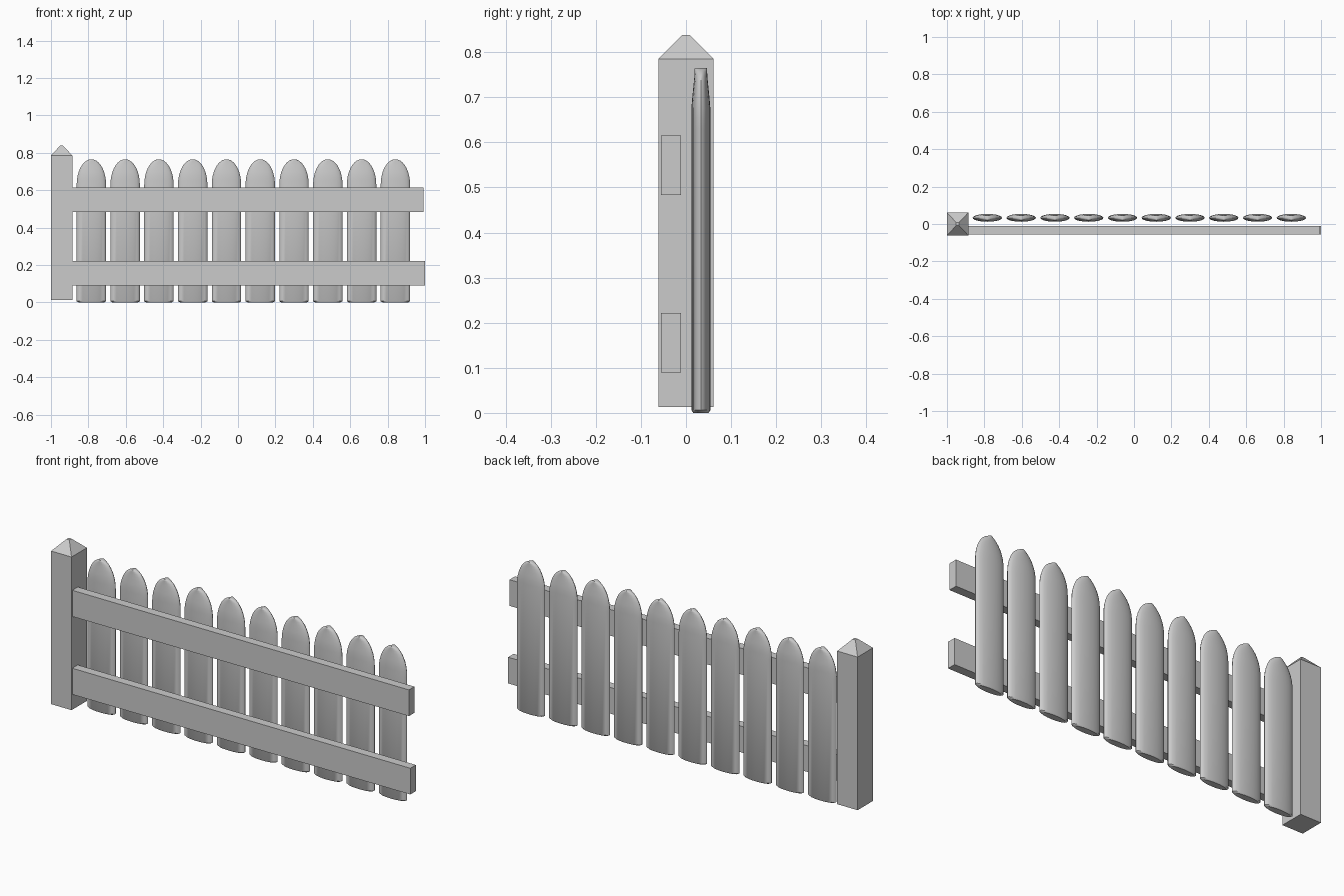
import bpy, math
from mathutils import Vector

if "Cube" in bpy.data.objects:
    bpy.data.objects.remove(bpy.data.objects["Cube"])


def make_object(name, verts, faces):
    mesh = bpy.data.meshes.new(name)
    mesh.from_pydata(verts, [], faces)
    mesh.update()
    obj = bpy.data.objects.new(name, mesh)
    bpy.context.collection.objects.link(obj)
    return obj


def loft(name, rings):
    """Skin a stack of equal-length rings, capped at both ends."""
    n = len(rings[0])
    verts = [p for ring in rings for p in ring]
    faces = [tuple(reversed(range(n))),
             tuple(range(len(verts) - n, len(verts)))]
    for r in range(len(rings) - 1):
        a, b = r * n, (r + 1) * n
        for i in range(n):
            j = (i + 1) % n
            faces.append((a + i, a + j, b + j, b + i))
    return make_object(name, verts, faces)


def rect(cx, cy, hx, hy, z):
    return [(cx - hx, cy - hy, z), (cx + hx, cy - hy, z),
            (cx + hx, cy + hy, z), (cx - hx, cy + hy, z)]


def oval(cx, cy, hx, hy, z, n=20):
    return [(cx + hx * math.cos(2 * math.pi * i / n),
             cy + hy * math.sin(2 * math.pi * i / n), z) for i in range(n)]


# Square post with blunt pyramid cap
PX = -0.943
loft("post", [rect(PX, 0, 0.057, 0.061, 0.013),
              rect(PX, 0, 0.057, 0.061, 0.785),
              rect(PX, 0, 0.008, 0.009, 0.838)])

# Two horizontal rails, set into the post
for name, z0, z1, end in (("lower_rail", 0.09, 0.222, 1.0),
                          ("upper_rail", 0.483, 0.615, 0.992)):
    x0 = -0.895
    cx, hx = (x0 + end) / 2, (end - x0) / 2
    loft(name, [rect(cx, -0.033, hx, 0.022, z) for z in (z0, z1)])

# Rounded pickets: oval section, arched and thinned towards the top
HALF_W, HALF_T, TOP, ARCH = 0.0785, 0.021, 0.765, 0.135
profile = [(0.0, 0.068, 0.017), (0.006, HALF_W, HALF_T)]
for k in range(9):
    a = math.radians(k * 80 / 8)
    z = TOP - ARCH + ARCH * math.sin(a)
    t = HALF_T - 0.007 * min(1, max(0, (z - 0.68) / 0.07))
    profile.append((z, HALF_W * math.cos(a), t))
profile.append((TOP, 0.006, 0.013))

for i in range(10):
    x = -0.784 + i * 0.1806
    picket = loft(f"picket_{i + 1}",
                  [oval(x, 0.033, w, t, z) for z, w, t in profile])
    bpy.ops.object.select_all(action='DESELECT')
    picket.select_set(True)
    bpy.context.view_layer.objects.active = picket
    bpy.ops.object.shade_smooth_by_angle(angle=math.radians(35))
